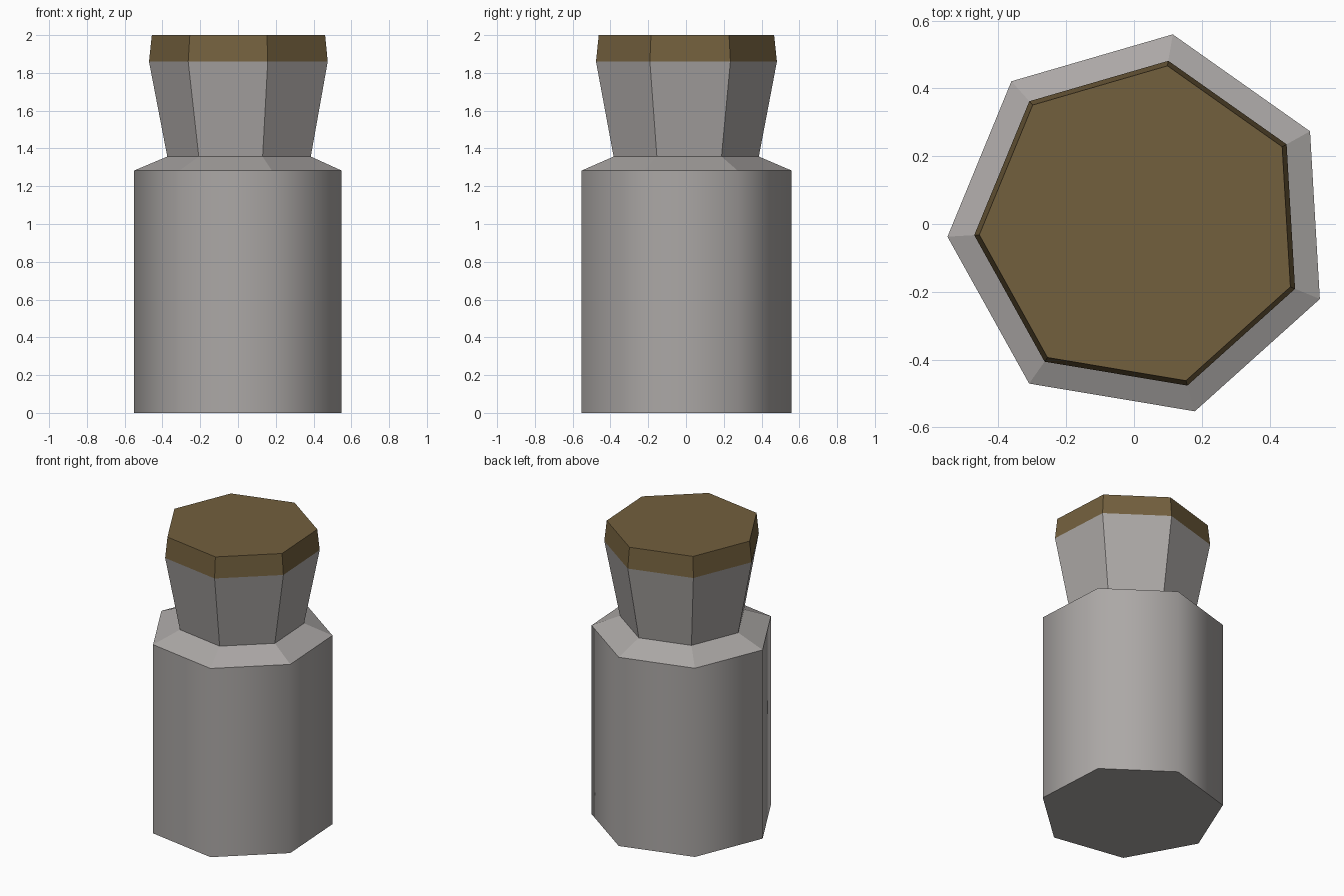
import bpy, bmesh, math

if "Cube" in bpy.data.objects:
    bpy.data.objects.remove(bpy.data.objects["Cube"])

SIDES = 7
START = math.radians(80.5)
CX, CY = 0.02, -0.004


def material(name, rgb):
    m = bpy.data.materials.new(name)
    m.diffuse_color = (*rgb, 1)
    m.use_nodes = True
    m.node_tree.nodes["Principled BSDF"].inputs["Base Color"].default_value = m.diffuse_color
    return m


grey = material("grey glass", (0.41, 0.39, 0.38))
brown = material("brown cork", (0.17, 0.115, 0.047))


def lathe(name, profile, mats, smooth=(), mat_of=lambda z: 0):
    """Closed heptagonal solid through (radius, z) rings; smooth lists smooth bands."""
    bm = bmesh.new()
    rings = []
    for r, z in profile:
        angles = [START + 2 * math.pi * i / SIDES for i in range(SIDES)]
        rings.append([bm.verts.new((CX + r * math.cos(a), CY + r * math.sin(a), z))
                      for a in angles])
    for k in range(len(rings) - 1):
        for i in range(SIDES):
            j = (i + 1) % SIDES
            f = bm.faces.new((rings[k][i], rings[k][j], rings[k + 1][j], rings[k + 1][i]))
            f.smooth = k in smooth
    bm.faces.new(rings[0][::-1])
    bm.faces.new(rings[-1])
    # ring edges stay sharp, upright edges blend within a smooth band
    for e in bm.edges:
        e.smooth = abs(e.verts[0].co.z - e.verts[1].co.z) > 1e-4
    for f in bm.faces:
        f.material_index = mat_of(f.calc_center_median().z)
    mesh = bpy.data.meshes.new(name)
    bm.to_mesh(mesh)
    bm.free()
    for m in mats:
        mesh.materials.append(m)
    obj = bpy.data.objects.new(name, mesh)
    bpy.context.collection.objects.link(obj)
    return obj


# Body with smooth wall, sloped shoulder, flared faceted neck, and cork cap on top
lathe("bottle",
      [(0.571, 0), (0.571, 1.283), (0.395, 1.357), (0.492, 1.86), (0.477, 2.0)],
      [grey, brown], smooth={0}, mat_of=lambda z: 1 if z > 1.86 else 0)
